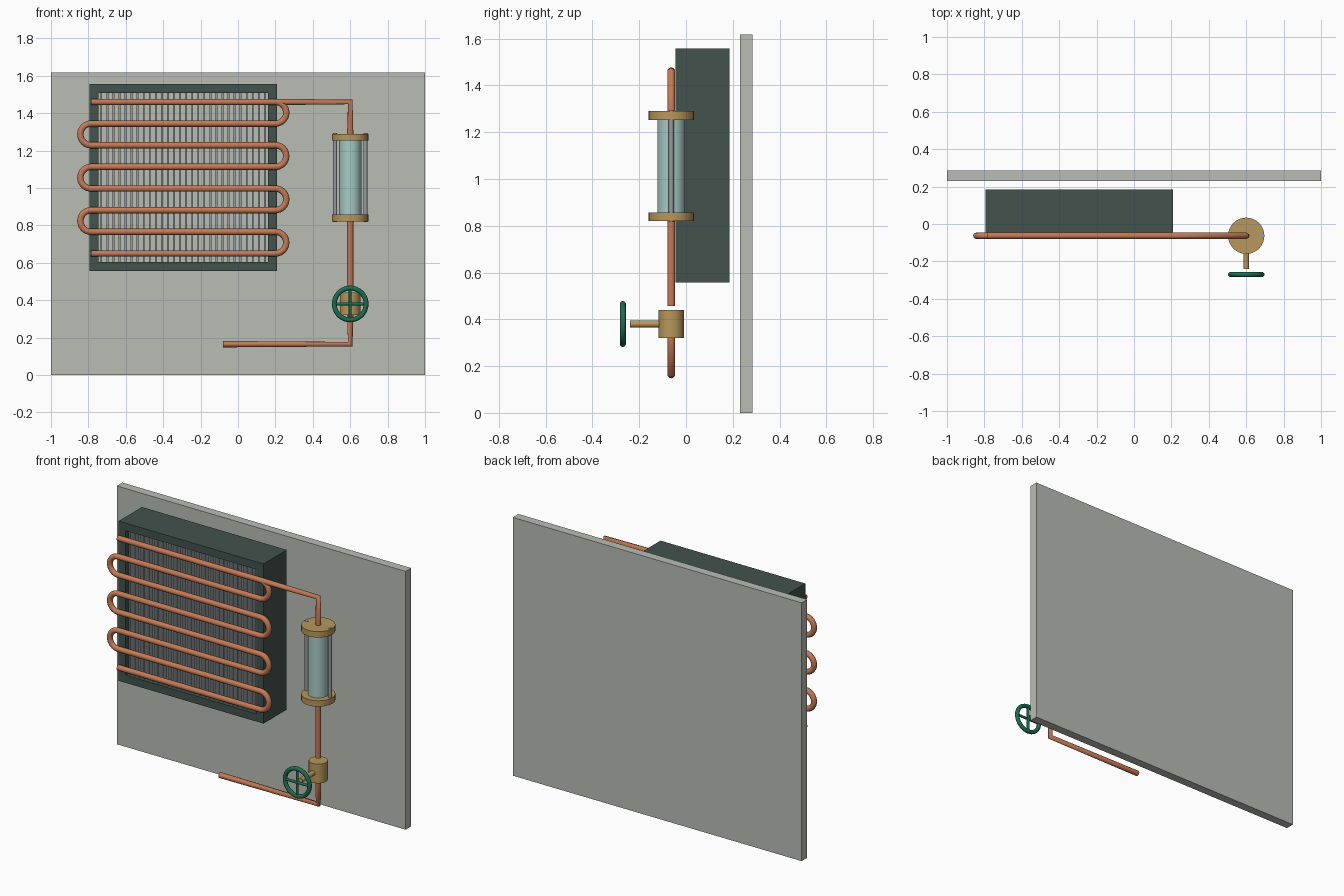
import bpy, math
from mathutils import Vector

if "Cube" in bpy.data.objects:
    bpy.data.objects.remove(bpy.data.objects["Cube"])


def material(name, rgb):
    m = bpy.data.materials.new(name)
    lin = [((c / 255 + 0.055) / 1.055) ** 2.4 for c in rgb]
    m.diffuse_color = (*lin, 1)
    m.use_nodes = True
    m.node_tree.nodes["Principled BSDF"].inputs["Base Color"].default_value = m.diffuse_color
    return m


GREY = material("panel grey", (186, 189, 181))
DARK = material("dark slate", (66, 82, 77))
STEEL = material("fin steel", (150, 156, 156))
COPPER = material("copper", (196, 122, 86))
BRASS = material("brass", (184, 152, 92))
GLASS = material("pale glass", (168, 203, 198))
GREEN = material("wheel green", (30, 108, 82))

PIPE_Y, PIPE_R, COL_X = -0.063, 0.017, 0.6


def finish(name, mat, smooth=True):
    ob = bpy.context.object
    ob.name = name
    ob.data.materials.append(mat)
    if smooth:
        bpy.ops.object.shade_smooth_by_angle(angle=math.radians(40))
    return ob


def box(name, mat, x0, x1, y0, y1, z0, z1):
    bpy.ops.mesh.primitive_cube_add(
        size=1, location=((x0 + x1) / 2, (y0 + y1) / 2, (z0 + z1) / 2))
    bpy.context.object.scale = (x1 - x0, y1 - y0, z1 - z0)
    bpy.ops.object.transform_apply(location=False, rotation=False)
    return finish(name, mat, False)


def rod(name, mat, a, b, r, sides=32):
    a, b = Vector(a), Vector(b)
    d = b - a
    bpy.ops.mesh.primitive_cylinder_add(
        vertices=sides, radius=r, depth=d.length, location=(a + b) / 2,
        rotation=d.to_track_quat('Z', 'Y').to_euler())
    return finish(name, mat)


def column(name, mat, x, z0, z1, r, sides=32):
    return rod(name, mat, (x, PIPE_Y, z0), (x, PIPE_Y, z1), r, sides)


def pipe(name, points):
    """Copper tube swept along x, z points."""
    cu = bpy.data.curves.new(name, 'CURVE')
    cu.dimensions = '3D'
    cu.bevel_depth = PIPE_R
    cu.bevel_resolution = 4
    cu.use_fill_caps = True
    sp = cu.splines.new('POLY')
    sp.points.add(len(points) - 1)
    for p, (x, z) in zip(sp.points, points):
        p.co = (x, PIPE_Y, z, 1)
    cu.materials.append(COPPER)
    ob = bpy.data.objects.new(name, cu)
    bpy.context.collection.objects.link(ob)


# Back panel
box("back_panel", GREY, -1, 1, 0.23, 0.285, 0, 1.617)

# Open condenser frame
X0, X1, Z0, Z1, T = -0.795, 0.208, 0.557, 1.557, 0.048
Y0, Y1 = -0.045, 0.185
box("frame_left", DARK, X0, X0 + T, Y0, Y1, Z0, Z1)
box("frame_right", DARK, X1 - T, X1, Y0, Y1, Z0, Z1)
box("frame_top", DARK, X0 + T, X1 - T, Y0, Y1, Z1 - T, Z1)
box("frame_bottom", DARK, X0 + T, X1 - T, Y0, Y1, Z0, Z0 + T)

# Cooling fins
FINS = 28
for i in range(FINS):
    x = X0 + T + (X1 - X0 - 2 * T) * (i + 0.5) / FINS
    box(f"fin_{i + 1}", STEEL, x - 0.005, x + 0.005, -0.025, 0.165,
        Z0 + T, Z1 - T)

# Serpentine coil
ROWS, TOP, BOTTOM, XL, XR = 8, 1.46, 0.65, -0.785, 0.2
step = (TOP - BOTTOM) / (ROWS - 1)
path = [(XL, TOP)]
for i in range(ROWS - 1):
    side, cx = (1, XR) if i % 2 == 0 else (-1, XL)
    cz = TOP - (i + 0.5) * step
    for k in range(17):
        a = math.pi * (0.5 - k / 16)
        path.append((cx + side * step / 2 * math.cos(a),
                     cz + step / 2 * math.sin(a)))
path.append((XL, BOTTOM))
pipe("coil", path)

# Connecting pipes
pipe("inlet_pipe", [(XR, TOP), (COL_X, TOP), (COL_X, 1.28)])
pipe("middle_pipe", [(COL_X, 0.83), (COL_X, 0.457)])
pipe("outlet_pipe", [(COL_X, 0.33), (COL_X, 0.165), (-0.08, 0.165)])

# Sight glass with brass caps and tie rods
column("sight_glass", GLASS, COL_X, 0.84, 1.27, 0.059)
column("lower_cap", BRASS, COL_X, 0.82, 0.857, 0.097)
column("upper_cap", BRASS, COL_X, 1.253, 1.29, 0.097)
for s, side in ((-1, "left"), (1, "right")):
    column(f"tie_rod_{side}", STEEL, COL_X + s * 0.081, 0.817, 1.293, 0.011, 12)

# Valve body and stem
VZ, WY = 0.38, -0.27
column("valve_body", BRASS, COL_X, 0.32, 0.44, 0.054)
rod("valve_stem", BRASS, (COL_X, PIPE_Y, VZ), (COL_X, -0.24, VZ), 0.015, 20)

# Handwheel
bpy.ops.mesh.primitive_torus_add(
    major_radius=0.085, minor_radius=0.013, major_segments=40,
    minor_segments=12, location=(COL_X, WY, VZ), rotation=(math.pi / 2, 0, 0))
finish("wheel_rim", GREEN)
rod("wheel_spoke_across", GREEN, (COL_X - 0.085, WY, VZ),
    (COL_X + 0.085, WY, VZ), 0.008, 12)
rod("wheel_spoke_upright", GREEN, (COL_X, WY, VZ - 0.085),
    (COL_X, WY, VZ + 0.085), 0.008, 12)
